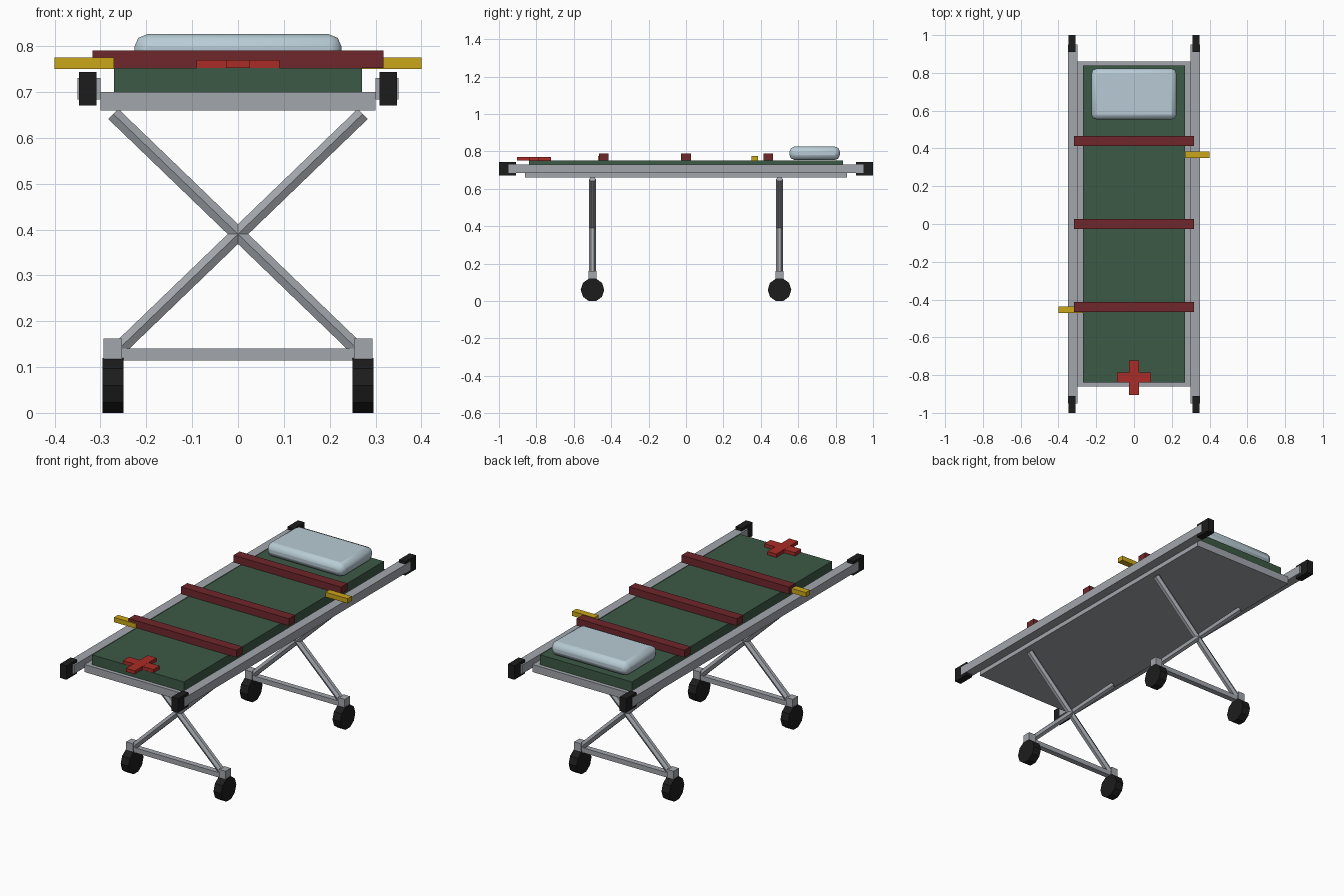
import bpy
from math import pi
from mathutils import Vector, Matrix

if "Cube" in bpy.data.objects:
    bpy.data.objects.remove(bpy.data.objects["Cube"])


def material(name, rgb):
    m = bpy.data.materials.new(name)
    m.diffuse_color = (*rgb, 1)
    m.use_nodes = True
    m.node_tree.nodes["Principled BSDF"].inputs["Base Color"].default_value = m.diffuse_color
    return m


METAL = material("metal", (0.36, 0.38, 0.41))
BLACK = material("rubber", (0.012, 0.012, 0.012))
GREEN = material("green_canvas", (0.045, 0.10, 0.06))
STRAP = material("strap_red", (0.16, 0.02, 0.025))
RED = material("cross_red", (0.40, 0.025, 0.02))
YELLOW = material("yellow", (0.60, 0.38, 0.01))
PALE = material("pillow_blue", (0.48, 0.60, 0.66))


def box(name, x, y, z, mat):
    """Box from (min, max) ranges on each axis."""
    bpy.ops.mesh.primitive_cube_add(size=1)
    o = bpy.context.object
    o.name = name
    lo, hi = Vector((x[0], y[0], z[0])), Vector((x[1], y[1], z[1]))
    o.data.transform(Matrix.Translation((lo + hi) / 2) @ Matrix.Diagonal((*(hi - lo), 1)))
    o.data.materials.append(mat)
    return o


def around(c, half):
    return (c - half, c + half)


def rod(name, a, b, r, sides, mat):
    """Prism between two points, with a vertex facing along y."""
    a, b = Vector(a), Vector(b)
    d = (b - a).normalized()
    y = Vector((0, 1, 0))
    rot = Matrix((y.cross(d), y, d)).transposed().to_4x4()
    bpy.ops.mesh.primitive_cylinder_add(vertices=sides, radius=r, depth=(b - a).length)
    o = bpy.context.object
    o.name = name
    o.data.transform(Matrix.Translation((a + b) / 2) @ rot)
    o.data.materials.append(mat)
    return o


# Bed platform and mattress
box("bed_frame", (-0.30, 0.30), (-0.86, 0.86), (0.66, 0.70), METAL)
box("mattress", (-0.27, 0.27), (-0.84, 0.84), (0.70, 0.752), GREEN)

# Side rails with end grips
for s, side in ((-1, "left"), (1, "right")):
    box(f"{side}_rail", around(s * 0.325, 0.025), (-0.95, 0.95), (0.684, 0.73), METAL)
    for e, end in ((-1, "front"), (1, "back")):
        box(f"{end}_{side}_grip", around(s * 0.328, 0.019), around(e * 0.955, 0.045),
            (0.67, 0.744), BLACK)

# Straps and their yellow buckles
for i, y in enumerate((-0.44, 0, 0.44)):
    box(f"strap_{i + 1}", (-0.317, 0.317), around(y, 0.026), (0.752, 0.79), STRAP)
box("right_buckle", (0.27, 0.40), around(0.367, 0.0175), (0.75, 0.775), YELLOW)
box("left_buckle", (-0.40, -0.27), around(-0.453, 0.0175), (0.75, 0.775), YELLOW)

# Red cross at the foot end
box("cross_bar_long", (-0.026, 0.026), around(-0.813, 0.091), (0.752, 0.77), RED)
box("cross_bar_wide", (-0.09, 0.09), around(-0.813, 0.026), (0.752, 0.7695), RED)

# Pillow
pillow = box("pillow", (-0.226, 0.226), (0.553, 0.823), (0.754, 0.826), PALE)
bev = pillow.modifiers.new("round", "BEVEL")
bev.width = 0.028
bev.segments = 2
bpy.ops.object.shade_smooth_by_angle(angle=pi / 4)

# Crossed legs, axle bars, brackets and wheels
for y, end in ((-0.5, "front"), (0.5, "back")):
    box(f"{end}_axle_bar", (-0.27, 0.27), around(y, 0.015), (0.114, 0.14), METAL)
    for s, side in ((-1, "left"), (1, "right")):
        rod(f"{end}_{side}_leg", (s * 0.272, y, 0.128), (-s * 0.272, y, 0.652), 0.018, 6, METAL)
        box(f"{end}_{side}_bracket", around(s * 0.273, 0.02), around(y, 0.022), (0.115, 0.162), METAL)
        rod(f"{end}_{side}_wheel", (s * 0.273 - 0.023, y, 0.06), (s * 0.273 + 0.023, y, 0.06),
            0.063, 10, BLACK)
